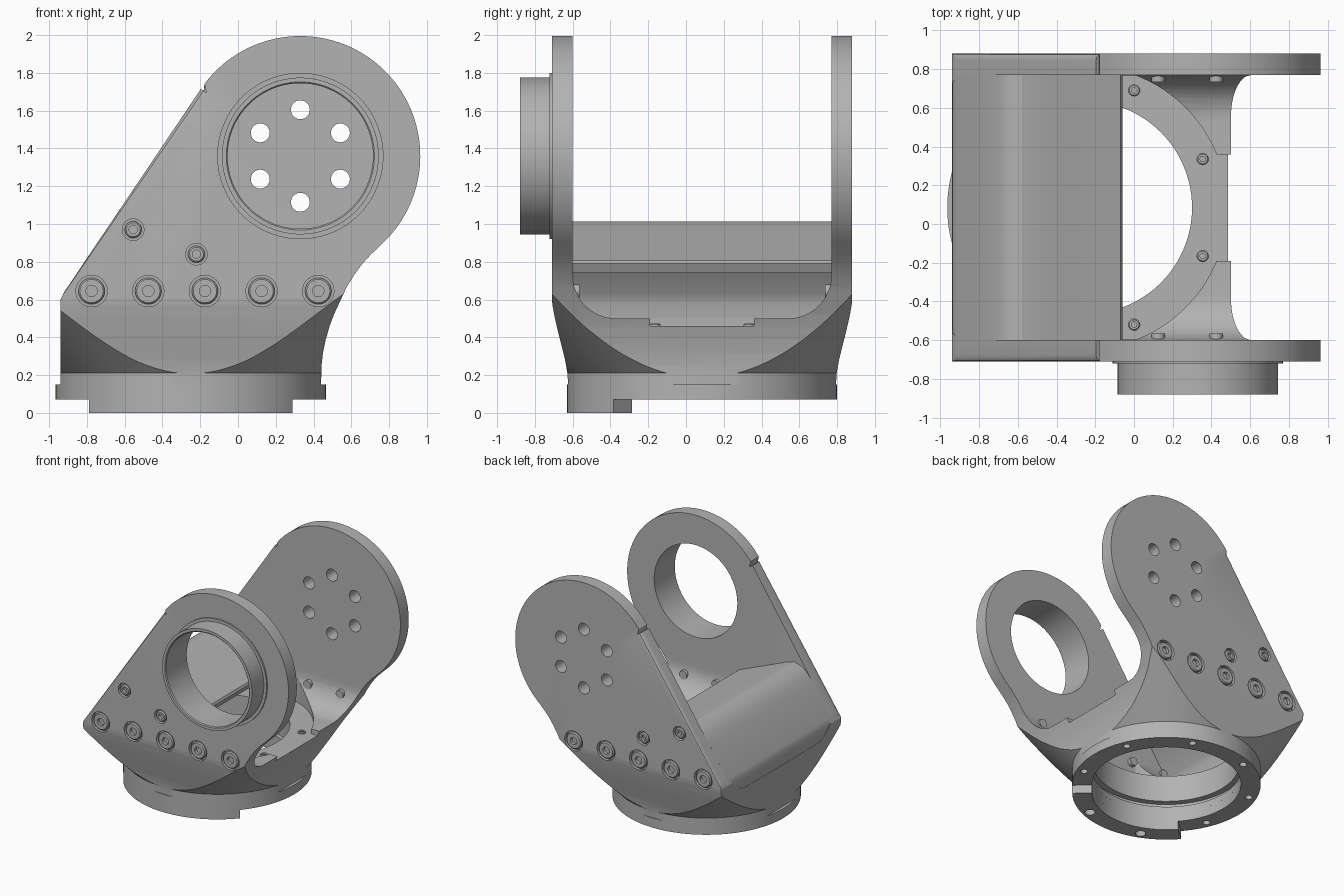
import bpy, bmesh, math
from mathutils import Matrix, Vector

if "Cube" in bpy.data.objects:
    bpy.data.objects.remove(bpy.data.objects["Cube"], do_unlink=True)

grey = bpy.data.materials.new("machined grey")
grey.use_nodes = True
grey.diffuse_color = (0.45, 0.45, 0.45, 1)
grey.node_tree.nodes["Principled BSDF"].inputs["Base Color"].default_value = (0.45, 0.45, 0.45, 1)

BX, BY = -0.25, 0.085          # base axis
PX, PZ, PR = 0.33, 1.36, 0.635  # pivot axis and plate radius
FRONT, BACK = -0.71, 0.88       # outer plate faces
IN_F, IN_B = -0.60, 0.77        # inner plate faces


def finish(name, bm):
    bmesh.ops.remove_doubles(bm, verts=bm.verts, dist=1e-5)
    bmesh.ops.recalc_face_normals(bm, faces=bm.faces)
    me = bpy.data.meshes.new(name)
    bm.to_mesh(me)
    bm.free()
    me.materials.append(grey)
    ob = bpy.data.objects.new(name, me)
    bpy.context.collection.objects.link(ob)
    return ob


def prism(name, pts, lo, hi, axis, bevel=None):
    """Extrude a 2D outline from lo to hi along the given axis."""
    place = {"x": lambda a, b, t: (t, a, b), "y": lambda a, b, t: (a, t, b),
             "z": lambda a, b, t: (a, b, t)}[axis]
    bm = bmesh.new()
    rows = [[bm.verts.new(place(a, b, t)) for a, b in pts] for t in (lo, hi)]
    bm.faces.new(rows[0])
    bm.faces.new(rows[1])
    n = len(pts)
    for i in range(n):
        j = (i + 1) % n
        bm.faces.new((rows[0][i], rows[0][j], rows[1][j], rows[1][i]))
    if bevel:
        i, width = bevel
        edges = [bm.edges.get((r[i], r[i + 1])) for r in rows]
        bmesh.ops.recalc_face_normals(bm, faces=bm.faces)
        bmesh.ops.bevel(bm, geom=edges, offset=width, segments=3, profile=0.5, affect='EDGES')
    return finish(name, bm)


def lathe(name, prof, origin, direction=(0, 0, 1), seg=96):
    """Revolve a closed (radius, height) outline about an axis."""
    m = Matrix.Translation(origin) @ Vector((0, 0, 1)).rotation_difference(Vector(direction)).to_matrix().to_4x4()
    bm = bmesh.new()
    rings = []
    for k in range(seg):
        a = 2 * math.pi * k / seg
        rings.append([bm.verts.new(m @ Vector((r * math.cos(a), r * math.sin(a), h))) for r, h in prof])
    n = len(prof)
    for k in range(seg):
        p, q = rings[k], rings[(k + 1) % seg]
        for i in range(n):
            j = (i + 1) % n
            if prof[i][0] == 0 and prof[j][0] == 0:
                continue
            bm.faces.new((p[i], p[j], q[j], q[i]))
    return finish(name, bm)


def rod(r, a, b, seg=32):
    """Plain cylinder cutter from point a to point b."""
    d = Vector(b) - Vector(a)
    return lathe("cutter", [(0, 0), (r, 0), (r, d.length), (0, d.length)], a, d, seg)


def combine(ob, other, op='DIFFERENCE'):
    mod = ob.modifiers.new("bool", 'BOOLEAN')
    mod.operation, mod.solver, mod.object = op, 'EXACT', other
    bpy.context.view_layer.objects.active = ob
    bpy.ops.object.modifier_apply(modifier=mod.name)
    bpy.data.objects.remove(other, do_unlink=True)


def arc(cx, cy, r, a0, a1, n):
    return [(cx + r * math.cos(math.radians(a0 + (a1 - a0) * i / n)),
             cy + r * math.sin(math.radians(a0 + (a1 - a0) * i / n))) for i in range(n + 1)]


# Yoke body: side outline, narrowed at the foot and trimmed by a 45 degree cone
outline = [(-0.94, 0.15), (-0.94, 0.60), (-0.92, 0.64)] + arc(PX, PZ, PR, 146, -45, 64) + [
    (0.70, 0.835), (0.655, 0.785), (0.615, 0.73), (0.575, 0.665), (0.54, 0.59), (0.51, 0.525),
    (0.485, 0.46), (0.465, 0.39), (0.45, 0.32), (0.442, 0.25), (0.44, 0.15)]
yoke = prism("yoke", outline, FRONT, BACK, "y", bevel=(2, 0.035))
foot = [(0.09, 0.1), (0.082, 0.21), (0.07, 0.28), (0.05, 0.36), (0.03, 0.44),
        (0.014, 0.51), (0.003, 0.57), (-0.003, 0.63), (-0.1, 1.0), (-0.1, 2.2)]
taper = [(FRONT + d, z) for d, z in foot] + [(BACK - d, z) for d, z in reversed(foot)]
combine(yoke, prism("cutter", taper, -1.5, 1.5, "x"), 'INTERSECT')
combine(yoke, lathe("cutter", [(0, 0.1), (0.715, 0.1), (0.715, 0.21), (2.715, 2.21), (0, 2.21)],
                    (BX, BY, 0), seg=128), 'INTERSECT')

# Rounded channel between the plates
R = 0.23
channel = [(IN_F, 2.3)] + arc(IN_F + R, 0.5 + R, R, 180, 270, 12) + \
    arc(IN_B - R, 0.5 + R, R, 270, 360, 12) + [(IN_B, 2.3)]
combine(yoke, prism("cutter", channel, -1.3, 1.3, "x"))

# Flange pocket, exit slot and stepped bore
pocket = [(max(x, -0.84), min(max(y, IN_F + 0.002), IN_B - 0.002)) for x, y in arc(BX, BY, 0.73, 0, 357, 119)]
combine(yoke, prism("cutter", pocket, 0.46, 0.78, "z"))
combine(yoke, prism("cutter", [(0.2, -0.19), (0.8, -0.19), (0.8, 0.36), (0.2, 0.36)], 0.46, 0.62, "z"))
combine(yoke, lathe("cutter", [(0, 0.1), (0.565, 0.1), (0.565, 0.2), (0.6, 0.2), (0.6, 0.24),
                               (0.55, 0.24), (0.55, 0.6), (0, 0.6)], (BX, BY, 0)))

# Pivot bore in the front plate, six holes in the back plate
combine(yoke, rod(0.385, (PX, -0.8, PZ), (PX, -0.5, PZ), 96))
for k in range(6):
    a = math.radians(30 + 60 * k)
    x, z = PX + 0.245 * math.cos(a), PZ + 0.245 * math.sin(a)
    combine(yoke, rod(0.05, (x, 0.7, z), (x, 1.0, z)))

# Side bolts in counterbores, on both plates
bolts = [(-0.775 + 0.3 * i, 0.645, 0.083, 0.07) for i in range(5)] + \
    [(-0.555, 0.97, 0.057, 0.045), (-0.22, 0.84, 0.057, 0.045)]
parts = []
for side, face, s in (("front", FRONT, 1), ("back", BACK, -1)):
    for i, (x, z, rc, rh) in enumerate(bolts):
        combine(yoke, rod(rc, (x, face - s * 0.05, z), (x, face + s * 0.03, z)))
        length = 0.145 if i < 5 else 0.1
        hx = 0.03 if i < 5 else 0.022
        parts.append(lathe(f"{side}_bolt_{i + 1}", [
            (0, 0.025), (hx, 0.025), (hx, 0), (rh - 0.008, 0), (rh, 0.008), (rh, 0.035),
            (0.035, 0.035), (0.035, length), (0, length)], (x, face, z), (0, s, 0), 24))
parts.append(yoke)

# Bent cover panel closing the sloping side
panel = [(-0.938, 0.48), (-0.938, 0.60), (-0.92, 0.64), (-0.75, 0.893), (-0.705, 0.95), (-0.65, 0.994),
         (-0.58, 1.012), (-0.51, 0.992), (-0.43, 0.957), (-0.07, 0.808), (-0.06, 0.79), (-0.085, 0.74),
         (-0.46, 0.89), (-0.54, 0.915), (-0.60, 0.91), (-0.66, 0.865), (-0.82, 0.63), (-0.84, 0.58),
         (-0.84, 0.45)]
parts.append(prism("cover_panel", panel, IN_F, IN_B, "y"))

# Bearing sleeve with collar
parts.append(lathe("bearing_sleeve", [
    (0.385, 0.005), (0.44, 0.005), (0.44, -0.012), (0.415, -0.012), (0.415, -0.17),
    (0.392, -0.17), (0.385, -0.163)], (PX, FRONT, PZ), (0, 1, 0)))

# Base ring and its lower locating tab, with bolt holes
ring = lathe("base_ring", [(0.565, 0.07), (0.715, 0.07), (0.715, 0.15), (0.565, 0.15)], (BX, BY, 0), seg=128)
tab = prism("locating_tab", arc(BX, BY, 0.715, 221, 319, 36) + arc(BX, BY, 0.565, 319, 221, 36), 0, 0.07, "z")
for k in range(8):
    a = math.radians(22.5 + 45 * k)
    x, y = BX + 0.655 * math.cos(a), BY + 0.655 * math.sin(a)
    combine(ring, rod(0.028, (x, y, 0.0), (x, y, 0.12), 20))
    if 221 < 22.5 + 45 * k < 319:
        combine(tab, rod(0.04, (x, y, -0.1), (x, y, 0.2), 20))
    # Flange screws in the pocket
    parts.append(lathe(f"flange_screw_{k + 1}", [
        (0, 0.44), (0.03, 0.44), (0.03, 0.468), (0.025, 0.473), (0.014, 0.473), (0.014, 0.463), (0, 0.463)],
        (x, y, 0), seg=20))
parts += [ring, tab]

# Smooth the curved faces, keep machined edges sharp
bpy.ops.object.select_all(action='DESELECT')
for ob in parts:
    ob.select_set(True)
bpy.context.view_layer.objects.active = yoke
bpy.ops.object.shade_smooth_by_angle(angle=math.radians(25))
